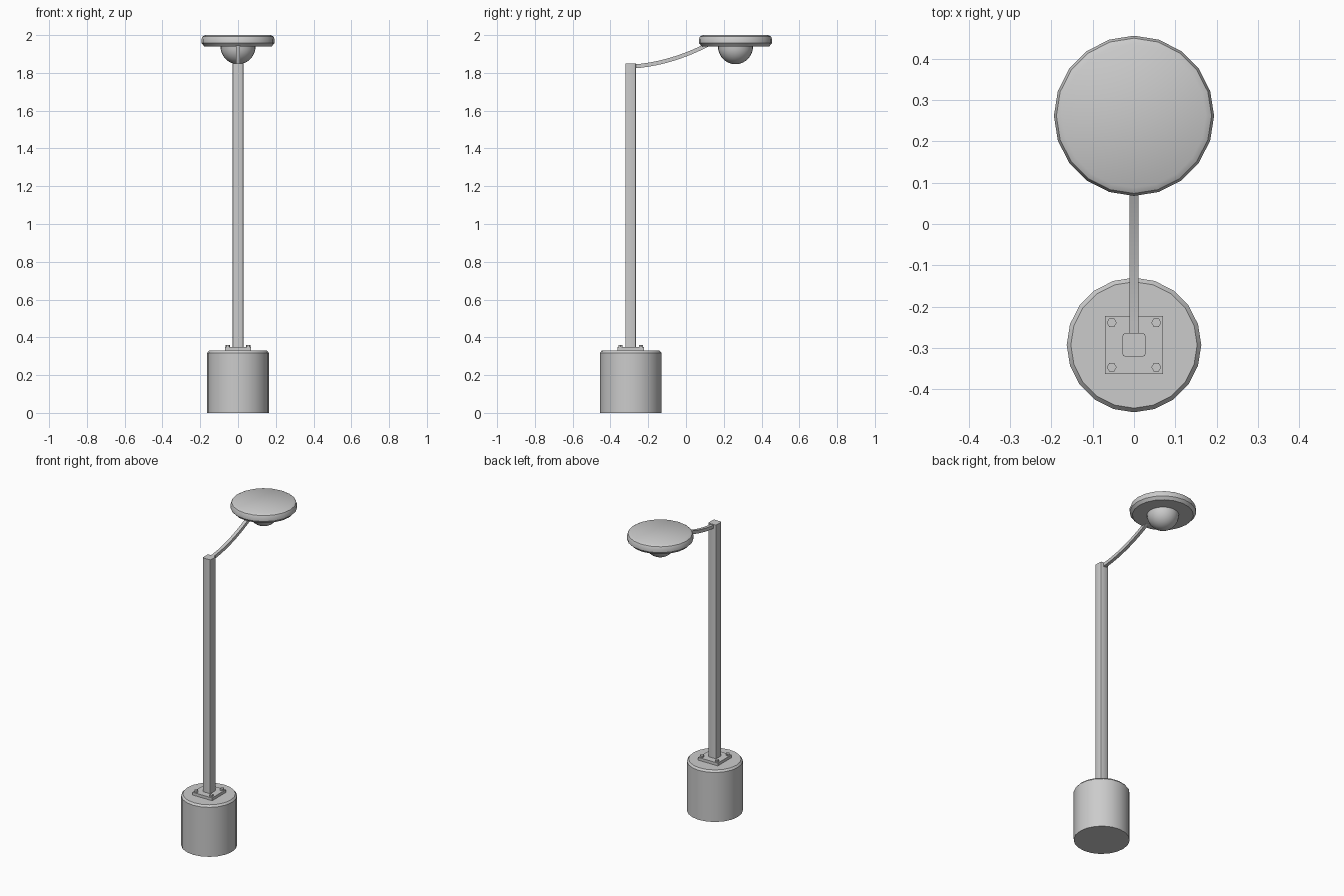
import bpy, bmesh, math
from mathutils import Vector

if "Cube" in bpy.data.objects:
    bpy.data.objects.remove(bpy.data.objects["Cube"])

POLE_Y, LAMP_Y = -0.293, 0.262


def finish(name, bm, angle=None):
    bmesh.ops.recalc_face_normals(bm, faces=bm.faces)
    mesh = bpy.data.meshes.new(name)
    bm.to_mesh(mesh)
    bm.free()
    ob = bpy.data.objects.new(name, mesh)
    bpy.context.collection.objects.link(ob)
    if angle:
        bpy.ops.object.select_all(action='DESELECT')
        ob.select_set(True)
        bpy.context.view_layer.objects.active = ob
        bpy.ops.object.shade_smooth_by_angle(angle=math.radians(angle))
    return ob


def loft(bm, rings):
    """Skin a list of closed rings and cap both ends."""
    rows = [[bm.verts.new(p) for p in ring] for ring in rings]
    n = len(rows[0])
    for a, b in zip(rows, rows[1:]):
        for i in range(n):
            j = (i + 1) % n
            bm.faces.new((a[i], a[j], b[j], b[i]))
    bm.faces.new(rows[0][::-1])
    bm.faces.new(rows[-1])


def lathe(name, profile, y, sides, angle):
    bm = bmesh.new()
    loft(bm, [[(r * math.cos(math.tau * i / sides), y + r * math.sin(math.tau * i / sides), z)
               for i in range(sides)] for r, z in profile])
    return finish(name, bm, angle)


def box(name, size, centre, bevel=0.0):
    bm = bmesh.new()
    bmesh.ops.create_cube(bm, size=1)
    for v in bm.verts:
        v.co = Vector(v.co[i] * size[i] + centre[i] for i in range(3))
    if bevel:
        upright = [e for e in bm.edges if abs(e.verts[0].co.z - e.verts[1].co.z) > 0.01]
        bmesh.ops.bevel(bm, geom=upright, offset=bevel, segments=2, profile=0.5, affect='EDGES')
    return finish(name, bm, 35 if bevel else None)


# Footing, mounting plate and pole
lathe("footing", [(0.163, 0), (0.163, 0.318), (0.153, 0.33)], POLE_Y, 20, 35)
box("mounting_plate", (0.14, 0.14, 0.02), (0, POLE_Y, 0.338))
box("pole", (0.057, 0.057, 1.51), (0, POLE_Y, 1.095), 0.008)

# Hexagonal bolts at the plate corners
for sx in (-1, 1):
    for sy in (-1, 1):
        bm = bmesh.new()
        loft(bm, [[(sx * 0.054 + 0.012 * math.cos(math.tau * i / 6),
                    POLE_Y + sy * 0.054 + 0.012 * math.sin(math.tau * i / 6), z)
                   for i in range(6)] for z in (0.346, 0.36)])
        finish("bolt", bm)

# Curved arm with a square section
bm = bmesh.new()
rings = []
for k in range(11):
    d = 0.4 * k / 10
    c = Vector((0, -0.275 + d, 1.834 + 0.08 * d + 0.55 * d * d))
    slope = math.atan(0.08 + 1.1 * d)
    up = Vector((0, -math.sin(slope), math.cos(slope))) * 0.0105
    side = Vector((0.0105, 0, 0))
    rings.append([c + side + up, c - side + up, c - side - up, c + side - up])
loft(bm, rings)
finish("arm", bm, 35)

# Lamp head disc and round bulb below it
lathe("lamp_head", [(0.178, 1.94), (0.194, 1.957), (0.194, 1.978), (0.188, 1.992), (0.174, 2.0)],
      LAMP_Y, 20, 35)
steps = 8
lathe("bulb", [(max(0.093 * math.sin(math.pi / 2 * k / steps), 0.002),
                1.94 - 0.094 * math.cos(math.pi / 2 * k / steps)) for k in range(steps + 1)],
      LAMP_Y, 24, 35)
